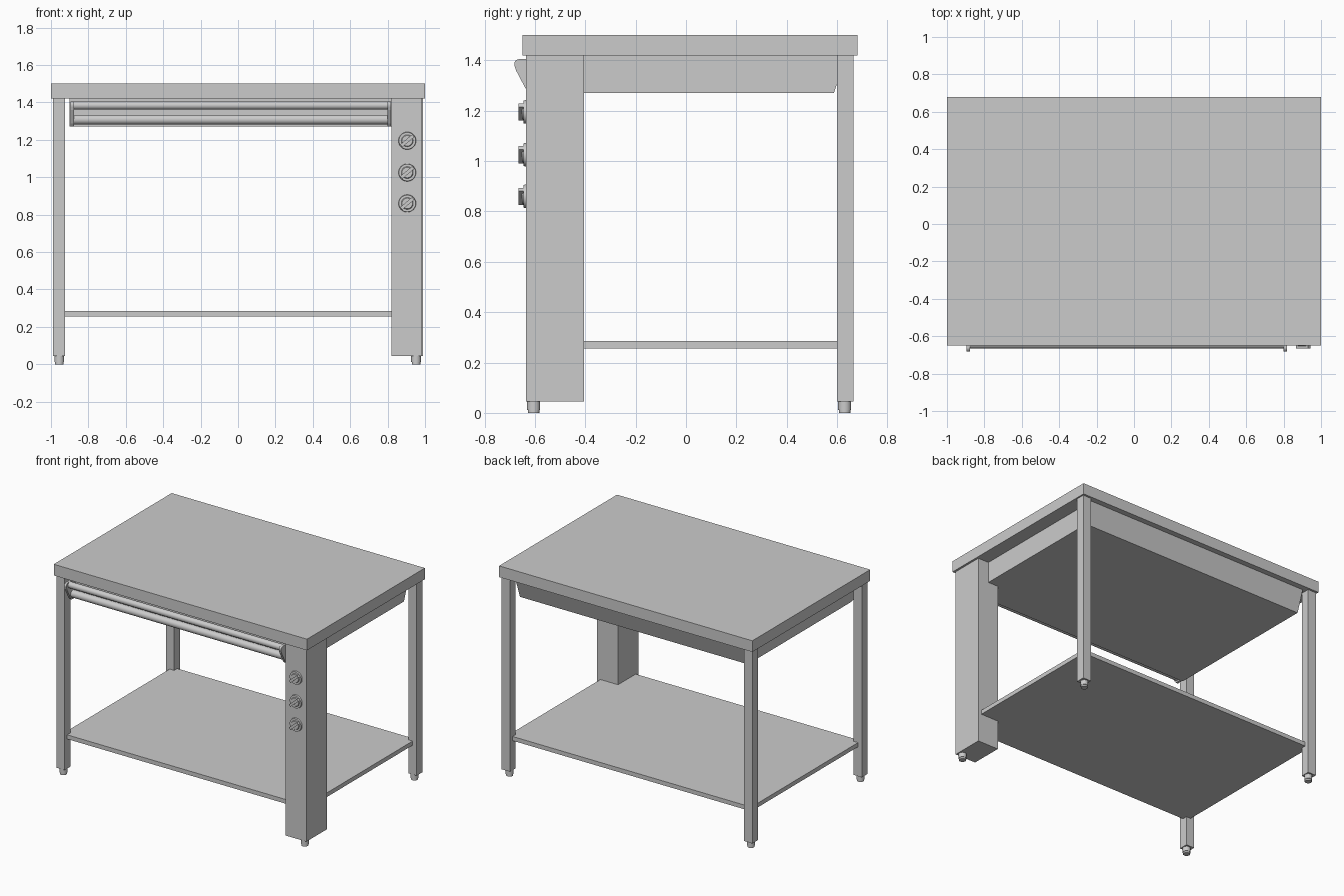
import bpy
import bmesh
from math import radians, pi, cos, sin
from mathutils import Matrix, Vector

if "Cube" in bpy.data.objects:
    bpy.data.objects.remove(bpy.data.objects["Cube"])


def make_object(name, bm, smooth=False):
    bmesh.ops.recalc_face_normals(bm, faces=bm.faces)
    mesh = bpy.data.meshes.new(name)
    bm.to_mesh(mesh)
    bm.free()
    ob = bpy.data.objects.new(name, mesh)
    bpy.context.collection.objects.link(ob)
    if smooth:
        bpy.ops.object.select_all(action='DESELECT')
        ob.select_set(True)
        bpy.context.view_layer.objects.active = ob
        bpy.ops.object.shade_smooth_by_angle(angle=radians(35))
    return ob


def box(name, x0, x1, y0, y1, z0, z1):
    bm = bmesh.new()
    size = Matrix.Diagonal((x1 - x0, y1 - y0, z1 - z0, 1))
    centre = Matrix.Translation(((x0 + x1) / 2, (y0 + y1) / 2, (z0 + z1) / 2))
    bmesh.ops.create_cube(bm, size=1, matrix=centre @ size)
    return make_object(name, bm)


def extrude_x(name, profile, x0, x1):
    """Extrude a (y, z) outline along x."""
    bm = bmesh.new()
    face = bm.faces.new([bm.verts.new((x0, y, z)) for y, z in profile])
    out = bmesh.ops.extrude_face_region(bm, geom=[face])
    verts = [v for v in out['geom'] if isinstance(v, bmesh.types.BMVert)]
    bmesh.ops.translate(bm, verts=verts, vec=(x1 - x0, 0, 0))
    return make_object(name, bm)


def cylinder(name, a, b, r, r2=None, segments=24):
    """Round bar from point a to point b."""
    a, b = Vector(a), Vector(b)
    turn = (b - a).to_track_quat('Z', 'Y').to_matrix().to_4x4()
    bm = bmesh.new()
    bmesh.ops.create_cone(bm, cap_ends=True, segments=segments, radius1=r,
                          radius2=r if r2 is None else r2, depth=(b - a).length,
                          matrix=Matrix.Translation((a + b) / 2) @ turn)
    return make_object(name, bm, smooth=True)


# Worktop and lower shelf
box("worktop", -1, 1, -0.65, 0.68, 1.42, 1.5)
box("lower_shelf", -0.96, 0.96, -0.605, 0.635, 0.255, 0.285)

# Three square legs and the wide control column
for name, x0, y0 in (("front_left_leg", -0.99, -0.635),
                     ("back_left_leg", -0.99, 0.60),
                     ("back_right_leg", 0.925, 0.60)):
    box(name, x0, x0 + 0.065, y0, y0 + 0.065, 0.045, 1.42)
box("control_column", 0.82, 0.985, -0.635, -0.405, 0.045, 1.42)

# Adjustable feet
for x in (-0.955, 0.952):
    for y in (-0.605, 0.63):
        cylinder("foot_stem", (x, y, 0.012), (x, y, 0.047), 0.026)
        cylinder("foot_pad", (x, y, 0), (x, y, 0.012), 0.023)

# Housing under the top, with a sloping back wall
extrude_x("under_housing",
          [(-0.58, 1.27), (0.587, 1.27), (0.64, 1.42), (-0.58, 1.42)], -0.9, 0.9)

# Rounded end brackets and the two front rails
bracket = [(-0.58, 1.27), (-0.622, 1.27), (-0.637, 1.288), (-0.675, 1.36)]
bracket += [(-0.662 + 0.02 * cos(t), 1.385 + 0.02 * sin(t))
            for t in [pi * (1.1 - 0.15 * i) for i in range(5)]]
bracket += [(-0.58, 1.405)]
for x in (-0.895, 0.80):
    extrude_x("rail_bracket", bracket, x, x + 0.017)
cylinder("upper_rail", (-0.88, -0.643, 1.384), (0.802, -0.643, 1.384), 0.022)
cylinder("lower_rail", (-0.88, -0.608, 1.308), (0.802, -0.608, 1.308), 0.026)

# Control knobs: round disc, hub and slanted grip
for z in (1.195, 1.025, 0.86):
    cylinder("knob_disc", (0.905, -0.635, z), (0.905, -0.646, z), 0.047, 0.045, 32)
    cylinder("knob_hub", (0.905, -0.646, z), (0.905, -0.651, z), 0.032, 0.028, 32)
    grip = box("knob_grip", -0.042, 0.042, -0.666, -0.645, -0.009, 0.009)
    grip.matrix_world = Matrix.Translation((0.905, 0, z)) @ Matrix.Rotation(radians(-40), 4, 'Y')
